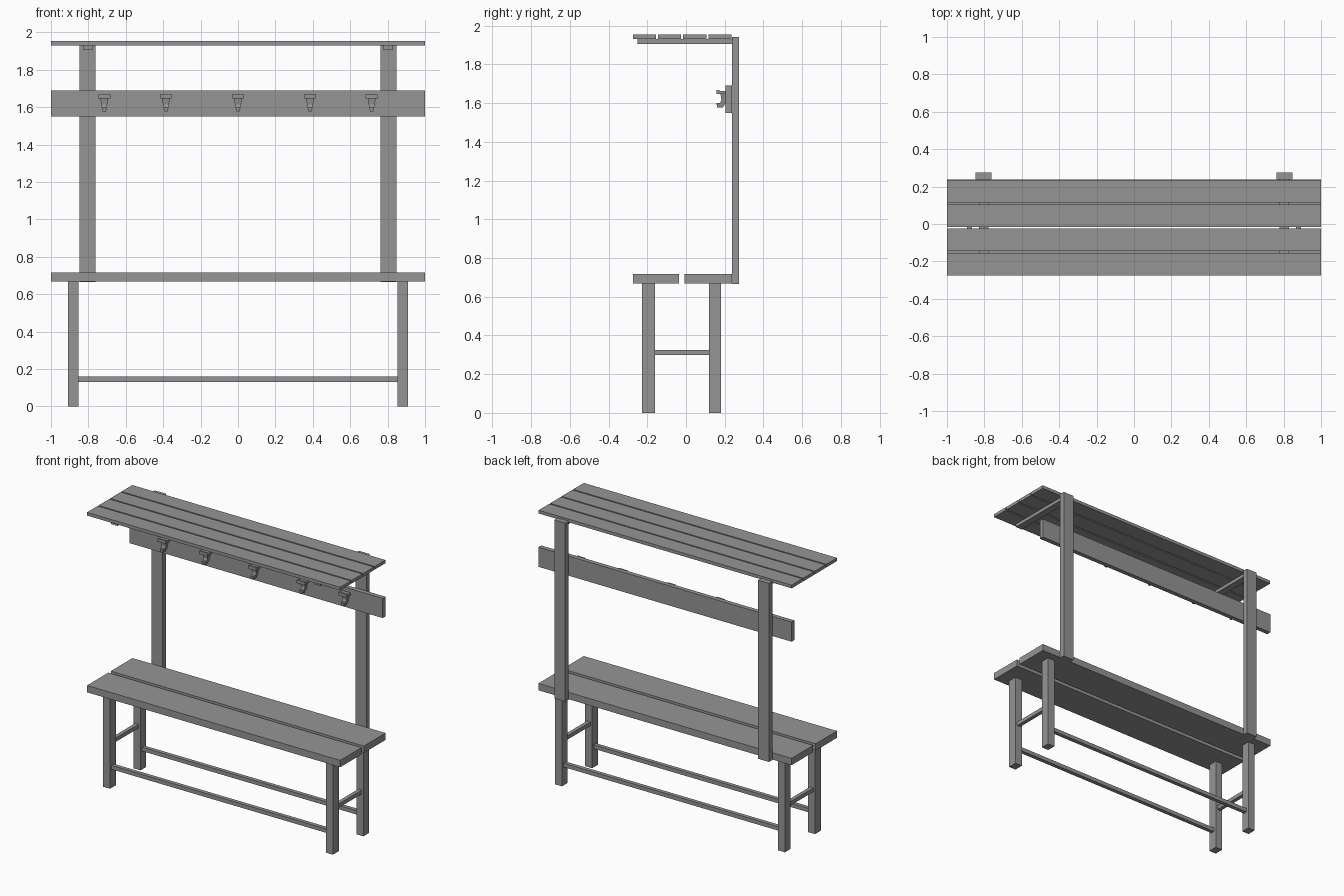
import bpy
import bmesh

cube = bpy.data.objects.get("Cube")
if cube:
    bpy.data.objects.remove(cube, do_unlink=True)

# One plain grey for the whole bench
grey = bpy.data.materials.new("plain_grey")
grey.use_nodes = True
colour = (0.3, 0.3, 0.3, 1)
grey.diffuse_color = colour
grey.node_tree.nodes["Principled BSDF"].inputs["Base Color"].default_value = colour


def finish(name, bm):
    bmesh.ops.recalc_face_normals(bm, faces=bm.faces)
    mesh = bpy.data.meshes.new(name)
    bm.to_mesh(mesh)
    bm.free()
    mesh.materials.append(grey)
    obj = bpy.data.objects.new(name, mesh)
    bpy.context.collection.objects.link(obj)
    return obj


def box(name, xs, ys, zs):
    """Box between the given limits on each axis."""
    bm = bmesh.new()
    bmesh.ops.create_cube(bm, size=1)
    for v in bm.verts:
        v.co = [lim[0] if c < 0 else lim[1] for c, lim in zip(v.co, (xs, ys, zs))]
    return finish(name, bm)


def pair(name, xs, ys, zs):
    """Matching boxes on the left (+x) and right (-x)."""
    box(name + "_left", xs, ys, zs)
    box(name + "_right", (-xs[1], -xs[0]), ys, zs)


FULL = (-1, 1)
BACK = 0.237        # front plane of the uprights

# Seat boards
box("seat_board_front", FULL, (-0.275, -0.035), (0.668, 0.717))
box("seat_board_back", FULL, (-0.007, BACK), (0.668, 0.717))

# Legs and the rails between them
for place, ys in (("front", (-0.226, -0.159)), ("back", (0.118, 0.181))):
    pair(place + "_leg", (0.853, 0.908), ys, (0, 0.668))
    mid = sum(ys) / 2
    box(place + "_long_rail", (-0.853, 0.853), (mid - 0.014, mid + 0.014), (0.131, 0.159))
pair("end_rail", (0.867, 0.894), (-0.159, 0.118), (0.298, 0.326))

# Uprights, shelf supports and shelf slats
pair("upright", (0.762, 0.848), (BACK, 0.275), (0.665, 1.94))
pair("shelf_support", (0.777, 0.828), (-0.25, BACK), (1.906, 1.93))
for i in range(4):
    y = -0.275 + i * 0.13
    box(f"shelf_slat_{i + 1}", FULL, (y, y + 0.12), (1.93, 1.953))

# Hook board
box("hook_board", FULL, (0.205, BACK), (1.55, 1.69))

# Hooks: a wide top lip over a tapering, curled stem
stem_profile = [(0.205, 1.648), (0.178, 1.648), (0.183, 1.615), (0.176, 1.6),
                (0.158, 1.6), (0.16, 1.577), (0.19, 1.577), (0.205, 1.6)]
for i, x in enumerate((-0.715, -0.385, 0, 0.385, 0.715), 1):
    box(f"hook_lip_{i}", (x - 0.032, x + 0.032), (0.172, 0.205), (1.646, 1.662))
    box(f"hook_lip_edge_{i}", (x - 0.032, x + 0.032), (0.158, 0.172), (1.646, 1.668))
    bm = bmesh.new()
    sides = []
    for s in (-1, 1):
        sides.append([bm.verts.new((x + s * (0.009 + (z - 1.577) * 0.18), y, z))
                      for y, z in stem_profile])
        bm.faces.new(sides[-1])
    a, b = sides
    for j in range(len(a)):
        k = (j + 1) % len(a)
        bm.faces.new((a[j], a[k], b[k], b[j]))
    finish(f"hook_stem_{i}", bm)
